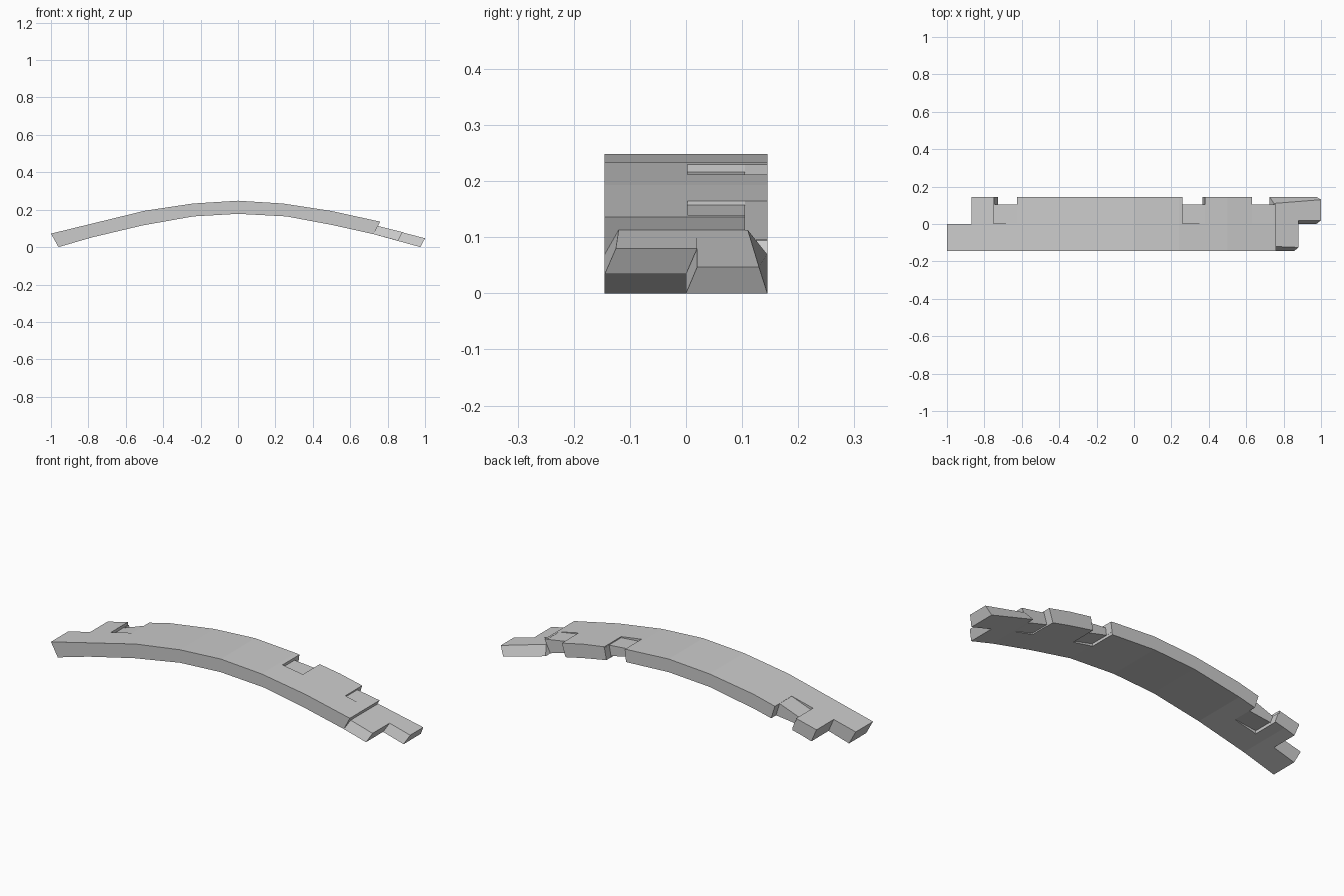
import bpy, bmesh

if "Cube" in bpy.data.objects:
    bpy.data.objects.remove(bpy.data.objects["Cube"])

LEAN = 0.5      # how strongly end faces tilt towards the arch centre
HALF = 0.145    # half width of the plank

TOP = [(-1, .072), (-.5, .194), (-.24, .233), (0, .248), (.24, .233), (.5, .193), (.76, .136)]
BOTTOM = [(-.96, 0), (-.78, .052), (-.51, .116), (-.24, .164), (0, .178),
          (.26, .164), (.5, .119), (.725, .069)]


def height(line, x):
    for (x0, z0), (x1, z1) in zip(line, line[1:]):
        if x <= x1:
            break
    return z0 + (z1 - z0) * (x - x0) / (x1 - x0)


def prism(name, ring_a, ring_b):
    """Closed solid between two matching rings of points."""
    bm = bmesh.new()
    ra, rb = ([bm.verts.new(p) for p in r] for r in (ring_a, ring_b))
    n = len(ra)
    bm.faces.new(ra[::-1])
    bm.faces.new(rb)
    for i in range(n):
        j = (i + 1) % n
        bm.faces.new((ra[i], ra[j], rb[j], rb[i]))
    bm.normal_update()
    bmesh.ops.recalc_face_normals(bm, faces=bm.faces)
    me = bpy.data.meshes.new(name)
    bm.to_mesh(me)
    bm.free()
    ob = bpy.data.objects.new(name, me)
    bpy.context.collection.objects.link(ob)
    return ob


def extrude(name, profile, y0, y1):
    return prism(name, [(x, y0, z) for x, z in profile], [(x, y1, z) for x, z in profile])


def tooth(name, *sections):
    """Block between two sections, each (x, z, y_left, y_right) for bottom and top."""
    return prism(name, *[((xb, b0, zb), (xb, b1, zb), (xt, t1, zt), (xt, t0, zt))
                         for (xb, zb, b0, b1), (xt, zt, t0, t1) in sections])


def leaning(x, z):
    # point on the tilted cut line through the top surface at x
    return x + LEAN * x * (z - height(TOP, x)), z


def cut(target, cutter):
    cutter.hide_render = True
    m = target.modifiers.new("cut", 'BOOLEAN')
    m.operation, m.solver, m.object = 'DIFFERENCE', 'EXACT', cutter
    bpy.context.view_layer.update()
    dg = bpy.context.evaluated_depsgraph_get()
    result = bpy.data.meshes.new_from_object(target.evaluated_get(dg))
    target.modifiers.clear()
    target.data = result
    bpy.data.objects.remove(cutter)


# Arched plank
plank = extrude("arched_plank", TOP + BOTTOM[::-1], -HALF, HALF)

# Missing back half of the left end
cut(plank, extrude("cut_left_end", [leaning(-.87, -.1), leaning(-.87, .3), (-1.2, .3), (-1.2, -.1)], 0, .3))

# Edge notches with shallow chipped recesses above and below
for a, b, d0, d1 in ((-.75, -.625, .016, .001), (.26, .38, .014, .006), (.63, .9, .007, .001)):
    right = [leaning(b, -.1), leaning(b, .4)] if b < .76 else [(b, -.1), (b, .4)]
    cut(plank, extrude("cut_notch", [leaning(a, -.1), *right, leaning(a, .4)], .105, .3))
    e = min(b, .745)
    za, zb = height(TOP, a), height(TOP, e)
    cut(plank, extrude("cut_upper_chip", [(a, za - d0), (e, zb - d1), (e, zb + .1), (a, za + .1)], .003, .3))
    a, e = a * .97, e * .965
    za, zb = height(BOTTOM, a), height(BOTTOM, e)
    cut(plank, extrude("cut_lower_chip", [(a, za + d0), (e, zb + d1), (e, zb - .1), (a, za - .1)], .003, .3))

# Stepped, chamfered teeth at the right end
tooth("front_tooth", ((.725, .069, -HALF, 0), (.748, .113, -.12, .02)),
      ((.855, .034, -HALF, 0), (.88, .080, -.125, .02)))
tooth("back_tooth", ((.725, .069, 0, HALF), (.748, .113, .02, .11)),
      ((.975, 0, 0, HALF), (1, .047, .02, .13)))
